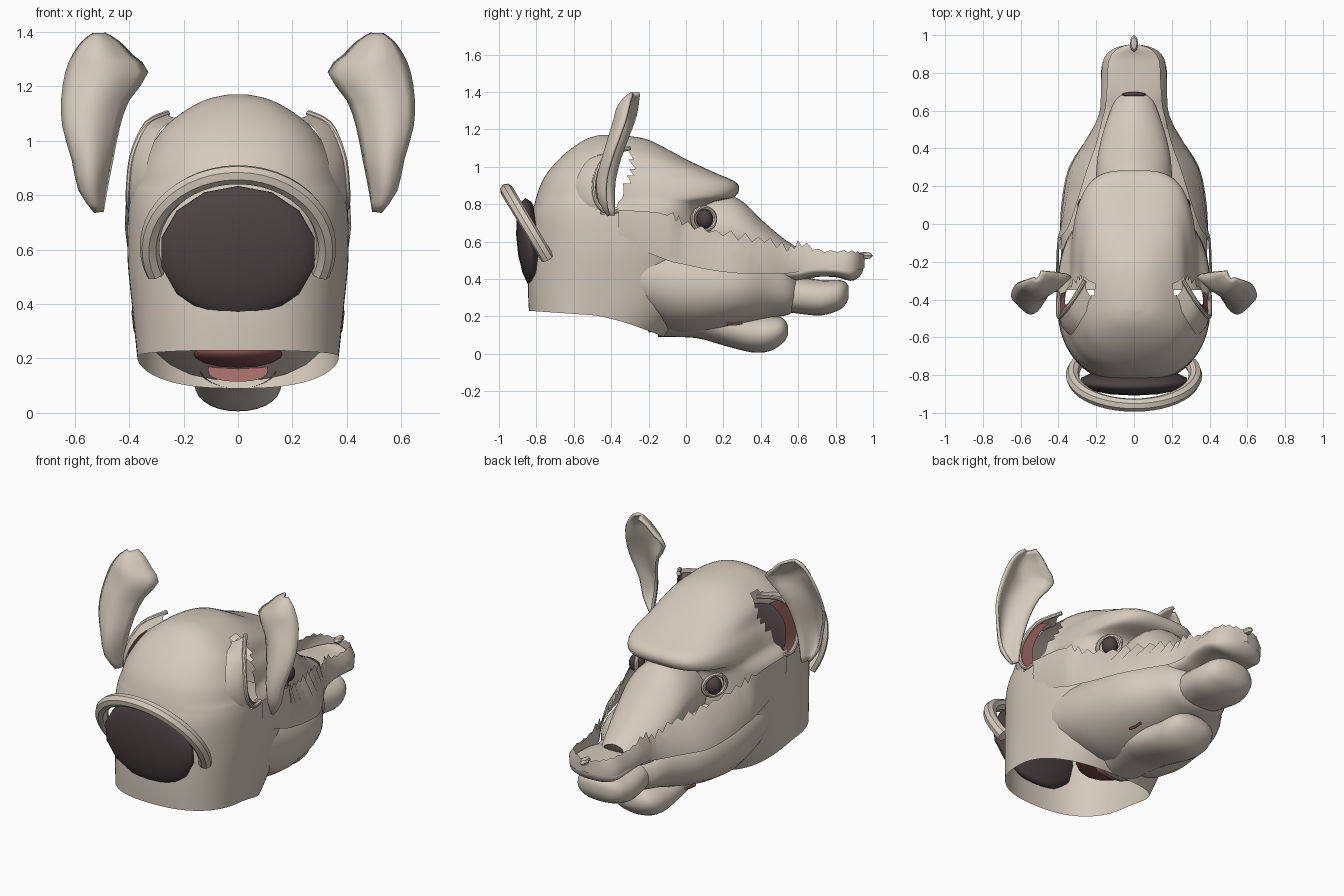
import bpy, bmesh, math, random
from mathutils import Vector

random.seed(4)
cube = bpy.data.objects.get("Cube")
if cube:
    bpy.data.objects.remove(cube)


def material(name, rgb):
    m = bpy.data.materials.new(name)
    m.use_nodes = True
    m.diffuse_color = (*rgb, 1)
    m.node_tree.nodes["Principled BSDF"].inputs["Base Color"].default_value = (*rgb, 1)
    return m


SKIN = material("beige skin", (0.67, 0.59, 0.505))
DARK = material("dark brown", (0.075, 0.055, 0.055))
RED = material("flesh red", (0.45, 0.18, 0.17))
DEEP = material("deep red", (0.23, 0.085, 0.08))
parts = []


def resample(rows, k):
    """Catmull-Rom interpolation between parameter rows."""
    out = []
    for i in range(len(rows) - 1):
        a, b = rows[max(i - 1, 0)], rows[i]
        c, d = rows[i + 1], rows[min(i + 2, len(rows) - 1)]
        for j in range(k):
            t = j / k
            out.append([0.5 * (2 * q + (r - p) * t + (2 * p - 5 * q + 4 * r - s) * t * t
                               + (3 * q - p - 3 * r + s) * t ** 3)
                        for p, q, r, s in zip(a, b, c, d)])
    return out + [list(rows[-1])]


def skin_rings(name, rings, mat, closed=True, caps=(False, False), hole=None):
    """Join rings of points with quads, optionally dropping faces by a rule."""
    bm = bmesh.new()
    vs = [[bm.verts.new(p) for p in ring] for ring in rings]
    n = len(vs[0])
    for a, b in zip(vs, vs[1:]):
        for i in range(n if closed else n - 1):
            j = (i + 1) % n
            bm.faces.new((a[i], a[j], b[j], b[i]))
    for use, ring in zip(caps, (vs[0], vs[-1])):
        if use:
            bm.faces.new(ring)
    if hole:
        gone = [f for f in bm.faces if hole(f.calc_center_median())]
        bmesh.ops.delete(bm, geom=gone, context='FACES')
    bmesh.ops.recalc_face_normals(bm, faces=bm.faces)
    me = bpy.data.meshes.new(name)
    bm.to_mesh(me)
    bm.free()
    me.materials.append(mat)
    ob = bpy.data.objects.new(name, me)
    bpy.context.collection.objects.link(ob)
    parts.append(ob)
    return ob


def squircle(a, n):
    """Evenly spaced point on a unit superellipse."""
    c, s = math.cos(a), math.sin(a)
    r = (abs(c) ** n + abs(s) ** n) ** (-1 / n)
    return c * r, s * r


def ramp(v, lo, hi):
    t = min(1, max(0, (v - lo) / (hi - lo)))
    return t * t * (3 - 2 * t)


def body(name, rows, mat=SKIN, n=2.4, seg=28, caps=(False, True)):
    """Loft along y from rows of (y, half width, bottom, top)."""
    rings = []
    for y, w, lo, hi in resample(rows, 3):
        pts = [squircle(2 * math.pi * i / seg, n) for i in range(seg)]
        rings.append([(w * u, y, (lo + hi) / 2 + (hi - lo) / 2 * v) for u, v in pts])
    return skin_rings(name, rings, mat, caps=caps)


def tube(name, points, radius, mat=SKIN, seg=8):
    pts = [Vector(p) for p in points]
    rings = []
    for i, p in enumerate(pts):
        d = (pts[min(i + 1, len(pts) - 1)] - pts[max(i - 1, 0)]).normalized()
        u = d.cross(Vector((0.1, 1, 0.6))).normalized()
        v = d.cross(u)
        rings.append([p + radius * (u * math.cos(a) + v * math.sin(a))
                      for a in (2 * math.pi * k / seg for k in range(seg))])
    return skin_rings(name, rings, mat, caps=(True, True))


def ellipsoid(name, loc, scale, mat, seg=16, tilt=0):
    bpy.ops.mesh.primitive_uv_sphere_add(segments=seg, ring_count=seg // 2, location=loc,
                                         rotation=(tilt, 0, 0))
    ob = bpy.context.object
    ob.name, ob.scale = name, scale
    ob.data.materials.append(mat)
    parts.append(ob)
    return ob


# Skull and open neck: rows of (z, back y, widest y, front y, half width)
skull = [(0.23, -0.84, -0.5, -0.12, 0.37), (0.36, -0.845, -0.45, 0.02, 0.385),
         (0.55, -0.84, -0.4, 0.1, 0.405), (0.72, -0.83, -0.4, 0.1, 0.405),
         (0.8, -0.81, -0.4, 0.12, 0.395), (0.84, -0.8, -0.38, 0.26, 0.385),
         (0.91, -0.775, -0.38, 0.275, 0.365), (0.97, -0.74, -0.4, 0.15, 0.33),
         (1.04, -0.68, -0.42, 0.0, 0.28), (1.1, -0.61, -0.42, -0.11, 0.21),
         (1.15, -0.53, -0.42, -0.22, 0.12), (1.17, -0.46, -0.42, -0.36, 0.035)]
rings = []
for z, back, mid, front, w in resample(skull, 4):
    ring = []
    brow = ramp(z, 0.75, 0.83) * (1 - ramp(z, 0.95, 1.1))
    for k in range(96):
        a = 2 * math.pi * k / 96
        u, v = squircle(a, 2.6 + 0.9 * brow if k < 48 else 2.4)
        y = mid + v * (front - mid if v > 0 else mid - back)
        x = w * u * (1 - 0.13 * brow * ramp(y, -0.5, -0.25))
        drop = 0.05 * (y + 0.84) / 0.72 + 0.09 * max(0, (y + 0.5) / 0.38) ** 1.5
        ring.append((x, y, z - drop * max(0, 1 - (z - 0.23) / 0.2)))
    rings.append(ring)
skin_rings("skull", rings, SKIN, caps=(False, True),
           hole=lambda c: ((c.y + 0.39 - 0.3 * (c.z - 0.93)) / 0.085) ** 2
           + ((c.z - 0.93) / 0.175) ** 2 < 1)

# Face masses
body("snout_bridge", [(0.0, 0.18, 0.45, 0.8), (0.15, 0.2, 0.45, 0.85), (0.28, 0.2, 0.45, 0.83),
                      (0.4, 0.185, 0.42, 0.72), (0.53, 0.15, 0.4, 0.61),
                      (0.66, 0.1, 0.4, 0.53), (0.69, 0.07, 0.41, 0.5)], n=1.8)
body("muzzle", [(-0.35, 0.37, 0.24, 0.66), (-0.1, 0.39, 0.12, 0.64), (0.1, 0.385, 0.11, 0.6),
                (0.3, 0.345, 0.15, 0.56), (0.45, 0.25, 0.19, 0.53), (0.55, 0.19, 0.21, 0.47),
                (0.6, 0.12, 0.25, 0.4)], n=2.2)
body("chin", [(-0.15, 0.15, 0.09, 0.3), (0.05, 0.18, 0.085, 0.3), (0.2, 0.165, 0.045, 0.25),
              (0.35, 0.16, 0.008, 0.21), (0.45, 0.155, 0.015, 0.205), (0.52, 0.12, 0.06, 0.19),
              (0.545, 0.05, 0.1, 0.15)], n=2.1)
body("lower_lip", [(0.5, 0.14, 0.23, 0.41), (0.6, 0.16, 0.215, 0.41), (0.72, 0.17, 0.205, 0.395),
                   (0.81, 0.15, 0.23, 0.395), (0.85, 0.11, 0.26, 0.385), (0.87, 0.05, 0.3, 0.36)])
body("upper_lip", [(0.5, 0.18, 0.38, 0.5), (0.6, 0.17, 0.39, 0.48), (0.68, 0.17, 0.41, 0.49),
                   (0.8, 0.175, 0.41, 0.49), (0.88, 0.155, 0.39, 0.49), (0.925, 0.1, 0.41, 0.5),
                   (0.945, 0.04, 0.44, 0.5)])

# Loose cheek edges: rows of (y, low x, low z, top x, top z), ragged along the top
cheek = [(-0.36, 0.4, 0.6, 0.412, 0.77), (-0.1, 0.395, 0.5, 0.395, 0.75),
         (-0.02, 0.39, 0.48, 0.35, 0.71), (0.12, 0.375, 0.45, 0.3, 0.66),
         (0.28, 0.345, 0.43, 0.25, 0.63), (0.42, 0.27, 0.43, 0.2, 0.61),
         (0.54, 0.2, 0.43, 0.17, 0.57), (0.62, 0.175, 0.44, 0.15, 0.59),
         (0.74, 0.175, 0.45, 0.14, 0.55), (0.87, 0.16, 0.45, 0.13, 0.55),
         (0.93, 0.1, 0.45, 0.08, 0.54), (0.955, 0.0, 0.46, 0.0, 0.53)]
strip = []
for i, (y, x0, z0, x1, z1) in enumerate(resample(cheek, 4)):
    size = 0 if y < -0.1 else 0.025 if y < 0.7 else 0.007
    jag = size * random.uniform(0.3, 1) * (1 if i % 2 else -1)
    strip.append([(x0, y, z0), (x0 * 0.65 + x1 * 0.35 + 0.012 * min(1, x0 * 9), y, (z0 + z1) / 2),
                  (x1, y, z1 + jag)])

# Ears: rows of (z, inner x, outer x, edge y, cup depth)
ear = [(0.74, 0.5, 0.525, -0.39, 0.02), (0.82, 0.487, 0.58, -0.37, 0.09),
       (0.93, 0.465, 0.605, -0.36, 0.11), (1.05, 0.44, 0.64, -0.33, 0.11),
       (1.15, 0.405, 0.645, -0.29, 0.12), (1.25, 0.335, 0.63, -0.25, 0.13),
       (1.31, 0.39, 0.605, -0.235, 0.13), (1.36, 0.44, 0.57, -0.24, 0.09),
       (1.39, 0.49, 0.53, -0.25, 0.04)]
ear_grid = []
for z, xi, xo, y, depth in resample(ear, 2):
    ear_grid.append([(xi + (xo - xi) * t, y - depth * math.sin(math.pi * (0.1 + 0.75 * t)) + 0.03 * (0.5 - t), z)
                     for t in (k / 8 for k in range(9))])

# Flared skin around each ear opening, with a red inner lining
rim = resample([(0.26, -0.3, 1.1), (0.335, -0.42, 1.06), (0.385, -0.485, 0.95),
                (0.4, -0.485, 0.83), (0.4, -0.43, 0.76), (0.4, -0.36, 0.765)], 4)
flare = [[(x, y, z), (x * 0.97, y - 0.05, z - 0.01), (x * 0.88 - 0.01, y - 0.1, z - 0.02)]
         for x, y, z in rim[:18]]
lining = [[(x - 0.005, y, z), (x - 0.035, y + 0.065, z - 0.01)] for x, y, z in rim[4:19]]
socket = [(0.255 - 0.033 * math.cos(a), 0.095 + 0.06 * math.cos(a), 0.72 + 0.062 * math.sin(a))
          for a in (2 * math.pi * k / 20 for k in range(21))]
mouth_corner = [(0.215, 0.22, 0.16), (0.208, 0.26, 0.158), (0.205, 0.3, 0.165)]

for s, side in ((1, "left"), (-1, "right")):
    def flip(grid):
        return [[(s * x, y, z) for x, y, z in row] for row in grid]
    skin_rings(side + "_cheek_edge", flip(strip), SKIN, closed=False)
    shell = skin_rings(side + "_ear", flip(ear_grid), SKIN, closed=False)
    mod = shell.modifiers.new("thickness", 'SOLIDIFY')
    mod.thickness, mod.offset = 0.016, 0
    tube(side + "_ear_rim", flip([rim])[0], 0.012)
    skin_rings(side + "_ear_flare", flip(flare), SKIN, closed=False)
    skin_rings(side + "_ear_lining", flip(lining), DEEP, closed=False)
    tube(side + "_eyelid", flip([socket])[0], 0.012)
    ellipsoid(side + "_eye", (s * 0.255, 0.1, 0.72), (0.045, 0.045, 0.052), DARK)
    tube(side + "_mouth_corner", flip([mouth_corner])[0], 0.008, RED)

# Nostril plate, lip tip and throat
ellipsoid("nostril", (0, 0.685, 0.49), (0.065, 0.014, 0.03), DARK)
ellipsoid("lip_tip", (0, 0.955, 0.525), (0.022, 0.045, 0.02), SKIN, seg=8)
ellipsoid("throat_roof", (0, -0.2, 0.225), (0.18, 0.2, 0.06), DEEP)
body("throat_floor", [(-0.2, 0.11, 0.115, 0.2), (0.0, 0.1, 0.12, 0.2)], RED, caps=(True, True))

# Dark pad at the back with a tilted arch over it
ellipsoid("back_pad", (0, -0.835, 0.59), (0.295, 0.07, 0.245), DARK, seg=14, tilt=0.1)
arch = []
for k in range(29):
    a = math.radians(-22 + 224 * k / 28)
    z = 0.61 + 0.265 * math.sin(a)
    arch.append((0.325 * math.cos(a), -0.74 - 0.6 * (z - 0.51), z))
tube("back_arch", arch, 0.036)

# Soft shading with sharp edges kept
bpy.ops.object.select_all(action='DESELECT')
for ob in parts:
    ob.select_set(True)
bpy.context.view_layer.objects.active = parts[0]
bpy.ops.object.shade_smooth_by_angle(angle=math.radians(40))
